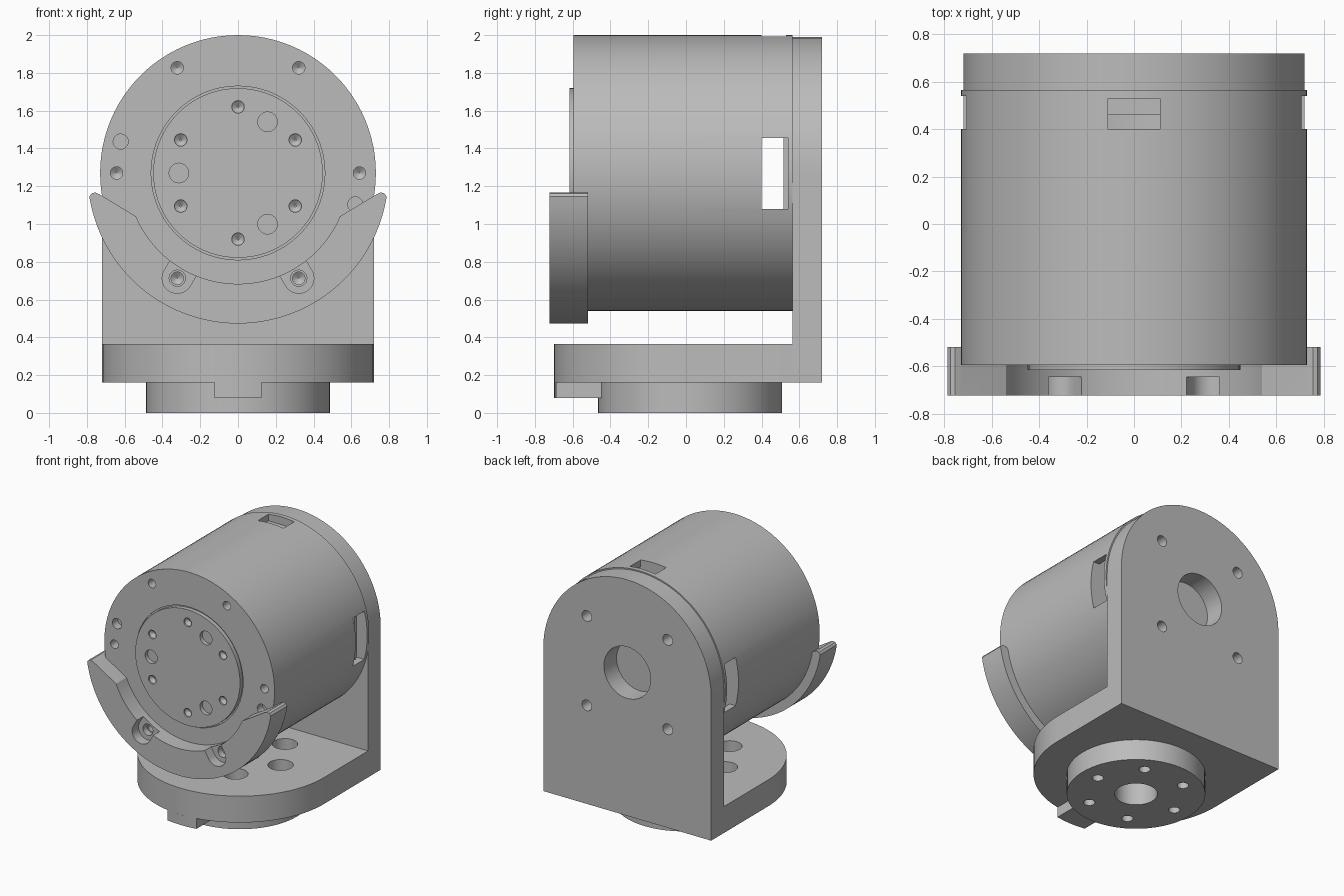
import bpy, bmesh
from math import sin, cos, radians

if "Cube" in bpy.data.objects:
    bpy.data.objects.remove(bpy.data.objects["Cube"], do_unlink=True)

grey = bpy.data.materials.new("light_grey")
grey.use_nodes = True
colour = (0.5, 0.5, 0.5, 1)
grey.diffuse_color = colour
grey.node_tree.nodes["Principled BSDF"].inputs["Base Color"].default_value = colour

AXIS_Z = 1.27    # height of the housing axis
BASE_Y = 0.022   # centre of the round base


def arc(u, v, r, start=0, end=360, n=48):
    """Points on an arc; a full circle leaves out the repeated point."""
    steps = n if end - start == 360 else n - 1
    angles = [radians(start + (end - start) * i / steps) for i in range(n)]
    return [(u + r * cos(a), v + r * sin(a)) for a in angles]


def box(u0, u1, v0, v1):
    return [(u0, v0), (u1, v0), (u1, v1), (u0, v1)]


def polar(r, deg):
    return r * cos(radians(deg)), r * sin(radians(deg))


def loft(bm, pts, sections, axis="Y"):
    """Closed solid through (position, scale) sections of one profile."""
    cu = sum(p[0] for p in pts) / len(pts)
    cv = sum(p[1] for p in pts) / len(pts)
    rings = []
    for w, s in sections:
        ring = []
        for u, v in pts:
            u, v = cu + (u - cu) * s, cv + (v - cv) * s
            ring.append(bm.verts.new((u, w, v) if axis == "Y" else (u, v, w)))
        rings.append(ring)
    n = len(pts)
    faces = [bm.faces.new(rings[0]), bm.faces.new(rings[-1][::-1])]
    for a, b in zip(rings, rings[1:]):
        faces += [bm.faces.new((a[i], b[i], b[(i + 1) % n], a[(i + 1) % n])) for i in range(n)]
    bmesh.ops.recalc_face_normals(bm, faces=faces)


def prism(bm, pts, w0, w1, axis="Y"):
    loft(bm, pts, [(w0, 1), (w1, 1)], axis)


def drill(bm, u, v, r, w0, w1):
    """Blind hole along y with a conical bottom."""
    loft(bm, arc(u, v, r, n=20), [(w0, 1), (w1, 1), (w1 + r * 0.7, 0.05)])


def make(name, bm):
    mesh = bpy.data.meshes.new(name)
    bm.to_mesh(mesh)
    bm.free()
    ob = bpy.data.objects.new(name, mesh)
    bpy.context.collection.objects.link(ob)
    mesh.materials.append(grey)
    return ob


def solid(name, pts, w0, w1, axis="Y"):
    bm = bmesh.new()
    prism(bm, pts, w0, w1, axis)
    return make(name, bm)


def activate(ob):
    bpy.ops.object.select_all(action="DESELECT")
    ob.select_set(True)
    bpy.context.view_layer.objects.active = ob


def cut(ob, bm):
    """Subtract the solids in bm and throw the cutter away."""
    tool = make("cutter", bm)
    tool.hide_render = True
    mod = ob.modifiers.new("cut", "BOOLEAN")
    mod.operation, mod.solver, mod.object = "DIFFERENCE", "EXACT", tool
    activate(ob)
    bpy.ops.object.modifier_apply(modifier="cut")
    bpy.data.objects.remove(tool, do_unlink=True)


parts = []
SIX = range(0, 360, 60)

# Round housing: wiring cavity, then openings, then face holes
housing = solid("housing", arc(0, AXIS_Z, 0.73, n=96), -0.595, 0.565)
parts.append(housing)
bm = bmesh.new()
prism(bm, arc(0, AXIS_Z, 0.68, n=64), 0.40, 0.515)
cut(housing, bm)
bm = bmesh.new()
for side in (-1, 1):
    prism(bm, box(*sorted((side * 0.64, side * 0.8)), 1.08, 1.455), 0.4, 0.54)
prism(bm, box(-0.11, 0.11, 1.88, 2.1), 0.4, 0.53)
cut(housing, bm)
bm = bmesh.new()
for deg in SIX:
    u, v = polar(0.643, deg)
    drill(bm, u, AXIS_Z + v, 0.033, -0.65, -0.52)
for deg in (165, -15):
    u, v = polar(0.643, deg)
    prism(bm, arc(u, AXIS_Z + v, 0.04, n=20), -0.65, -0.53)
prism(bm, arc(0, AXIS_Z, 0.46, n=72), -0.65, -0.585)
cut(housing, bm)

# Connector under the top opening
parts.append(solid("connector", box(-0.11, 0.11, 1.86, 1.94), 0.46, 0.53))

# Output flange on the front face
flange = solid("output_flange", arc(0, AXIS_Z, 0.449, n=72), -0.617, -0.58)
parts.append(flange)
bm = bmesh.new()
for deg in SIX:
    u, v = polar(0.35, deg + 30)
    drill(bm, u, AXIS_Z + v, 0.033, -0.65, -0.605)
for deg in (60, 180, 300):
    u, v = polar(0.313, deg)
    prism(bm, arc(u, AXIS_Z + v, 0.052, n=24), -0.65, -0.5)
cut(flange, bm)

# Crescent cradle hugging the lower front of the housing
tip = [(0.775, 1.162), (0.755, 1.167), (0.733, 1.157)]
outline = arc(0, AXIS_Z, 0.797, -171, -9, 64) + tip
outline += arc(0, AXIS_Z, 0.587, -157, -23, 48)[::-1]
outline += [(-u, v) for u, v in reversed(tip)]
cradle = solid("cradle", outline, -0.723, -0.52)
parts.append(cradle)
bm = bmesh.new()
prism(bm, arc(0, AXIS_Z, 0.73, n=96), -0.595, -0.4)
cut(cradle, bm)

# Screw recesses open towards the inside of the cradle
for holes in (False, True):
    bm = bmesh.new()
    for deg in (-60, -120):
        u, v = polar(0.643, deg)
        if holes:
            prism(bm, arc(u, AXIS_Z + v, 0.043, n=24), -0.7, -0.55)
        else:
            u2, v2 = polar(0.45, deg)
            slot = arc(u, AXIS_Z + v, 0.08, deg - 90, deg + 90, 20)
            slot += arc(u2, AXIS_Z + v2, 0.08, deg + 90, deg + 270, 20)
            prism(bm, slot, -0.8, -0.645)
    cut(cradle, bm)

# Upright back plate with an arched top
arch = [(-0.72, 0.16), (0.72, 0.16)] + arc(0, AXIS_Z, 0.72, 0, 180, 49)
back_plate = solid("back_plate", arch, 0.565, 0.72)
parts.append(back_plate)
bm = bmesh.new()
prism(bm, arc(0, AXIS_Z, 0.2), 0.5, 0.8)
for deg in range(45, 360, 90):
    u, v = polar(0.49, deg)
    prism(bm, arc(u, AXIS_Z + v, 0.042, n=20), 0.5, 0.8)
cut(back_plate, bm)

# Horizontal base plate with a rounded front
foot = [(0.72, 0.565), (-0.72, 0.565)] + arc(0, BASE_Y, 0.72, 180, 360, 49)
base_plate = solid("base_plate", foot, 0.16, 0.365, "Z")
parts.append(base_plate)

# Round hub under the base
hub = solid("base_hub", arc(0, BASE_Y, 0.487, n=72), 0, 0.16, "Z")
parts.append(hub)
for ob, radius in ((base_plate, 0.09), (hub, 0.04)):
    bm = bmesh.new()
    prism(bm, arc(0, BASE_Y, 0.15), -0.1, 0.5, "Z")
    for deg in SIX:
        u, v = polar(0.35, deg)
        prism(bm, arc(u, BASE_Y + v, radius, n=24), -0.1, 0.5, "Z")
    cut(ob, bm)

# Stop tab below the front edge
tab = arc(0, BASE_Y, 0.72, 260, 280, 9) + [(0.125, -0.44), (-0.125, -0.44)]
parts.append(solid("stop_tab", tab, 0.08, 0.16, "Z"))

for ob in parts:
    activate(ob)
    bpy.ops.object.shade_smooth_by_angle(angle=radians(30))
